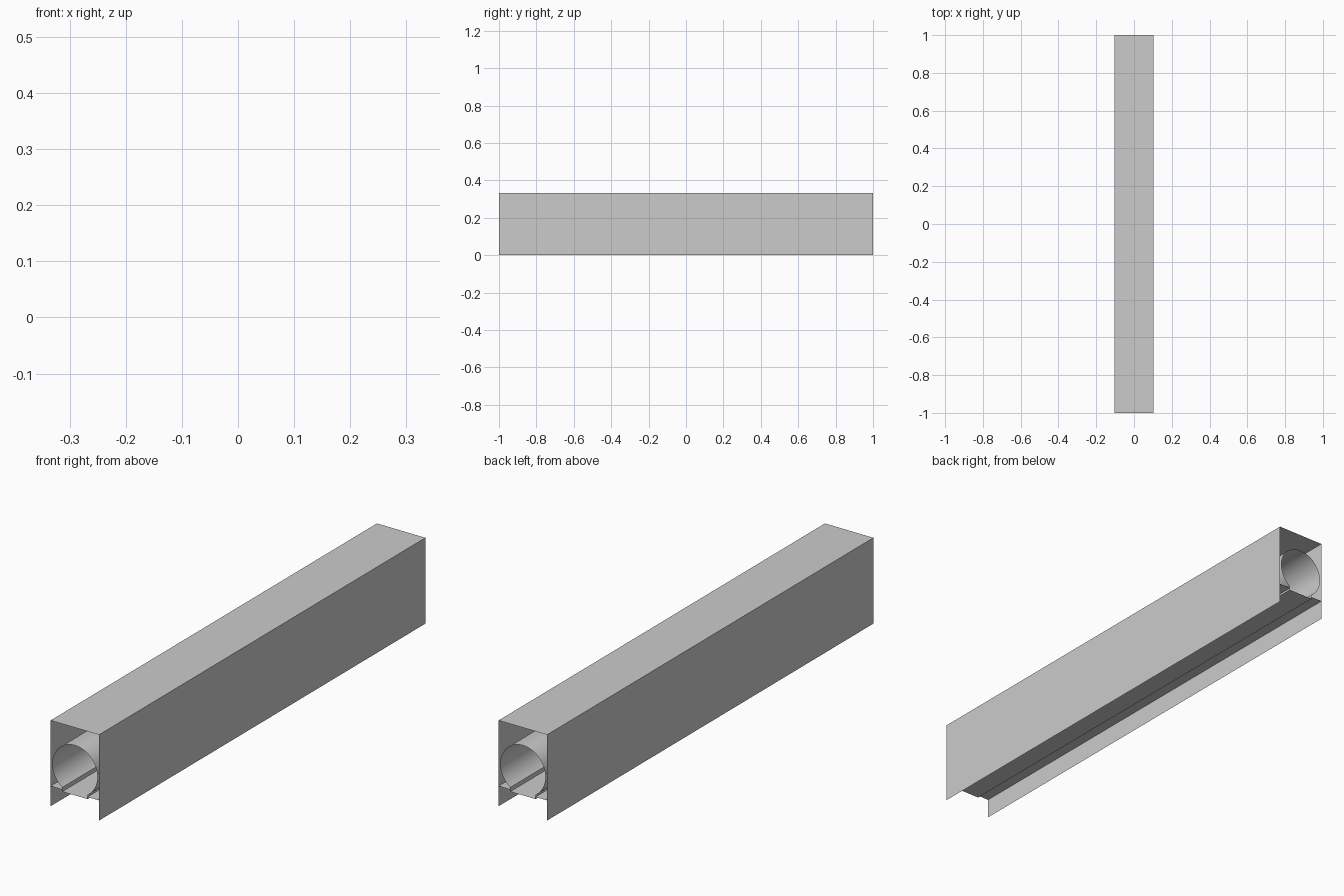
import bpy, bmesh, math

if "Cube" in bpy.data.objects:
    bpy.data.objects.remove(bpy.data.objects["Cube"])

HALF_W, TOP = 0.104, 0.333
TUBE_R, TUBE_Z = 0.097, 0.167
SLOT_X, FLANGE_Z, COVER_Z = 0.054, 0.078, 0.07


def extruded_sheet(name, profile, smooth=False):
    """Open x-z profile swept along the full length in y."""
    bm = bmesh.new()
    front = [bm.verts.new((x, -1, z)) for x, z in profile]
    back = [bm.verts.new((x, 1, z)) for x, z in profile]
    for i in range(len(profile) - 1):
        bm.faces.new((front[i], front[i + 1], back[i + 1], back[i]))
    mesh = bpy.data.meshes.new(name)
    bm.to_mesh(mesh)
    bm.free()
    obj = bpy.data.objects.new(name, mesh)
    bpy.context.collection.objects.link(obj)
    if smooth:
        bpy.context.view_layer.objects.active = obj
        obj.select_set(True)
        bpy.ops.object.shade_smooth_by_angle()
        obj.select_set(False)
    return obj


# Outer channel, open at the bottom and both ends
extruded_sheet("housing", [(-HALF_W, 0), (-HALF_W, TOP), (HALF_W, TOP), (HALF_W, 0)])

# Round inner tube with a slot along its underside
half_gap = math.asin(SLOT_X / TUBE_R)
start, sweep, n = -math.pi / 2 + half_gap, 2 * math.pi - 2 * half_gap, 56
arc = [(TUBE_R * math.cos(start + sweep * i / n),
        TUBE_Z + TUBE_R * math.sin(start + sweep * i / n)) for i in range(n + 1)]
extruded_sheet("inner_tube", arc, smooth=True)

# Flanges joining the slot edges to the housing walls
for side, s in (("left", -1), ("right", 1)):
    extruded_sheet(side + "_flange",
                   [(s * HALF_W, FLANGE_Z), (s * SLOT_X, FLANGE_Z), (s * SLOT_X, arc[0][1])])

# Shallow tray closing the slot
extruded_sheet("slot_cover", [(-SLOT_X, FLANGE_Z), (-SLOT_X, COVER_Z),
                              (SLOT_X, COVER_Z), (SLOT_X, FLANGE_Z)])
